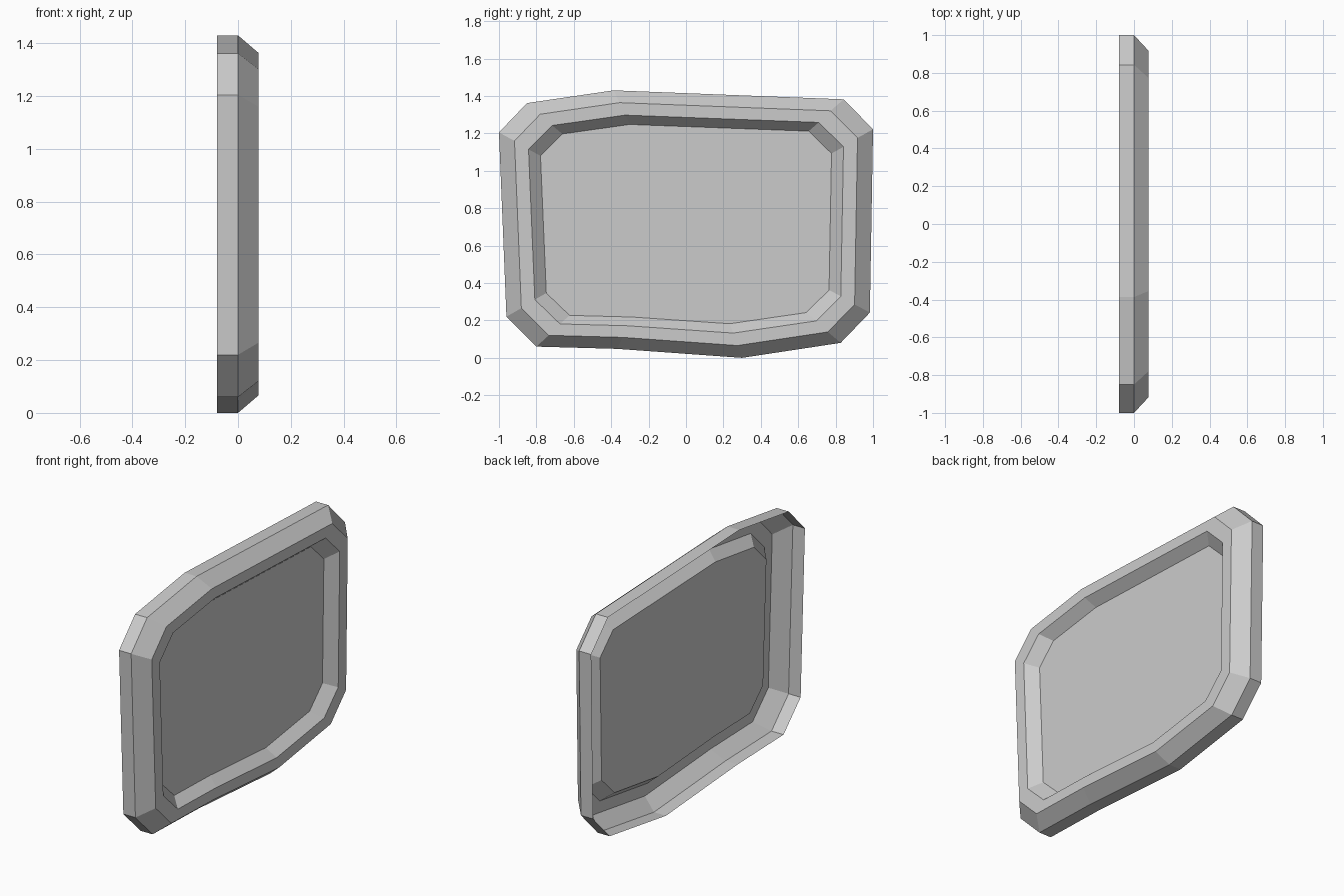
import bpy

if "Cube" in bpy.data.objects:
    bpy.data.objects.remove(bpy.data.objects["Cube"])

MID_Z = 0.715
# Outer outline in (y, z), counter-clockwise seen from +x
outline = [(-0.96, 0.22), (-0.80, 0.06), (-0.37, 0.048), (0.30, 0.0),
           (0.827, 0.08), (0.983, 0.242), (1.0, 1.222), (0.843, 1.382),
           (-0.387, 1.43), (-0.85, 1.362), (-1.0, 1.205)]


def ring(x, sy, sz):
    """Outline scaled about its centre and placed at depth x."""
    return [(x, y * sy, MID_Z + (z - MID_Z) * sz) for y, z in outline]


def build(name, rings, cap=False):
    """Join successive rings with flat quads, optionally filling the last."""
    n = len(outline)
    verts = [v for r in rings for v in r]
    faces = [(k * n + i, k * n + (i + 1) % n,
              (k + 1) * n + (i + 1) % n, (k + 1) * n + i)
             for k in range(len(rings) - 1) for i in range(n)]
    if cap:
        faces.append(tuple(range((len(rings) - 1) * n, len(rings) * n)))
    mesh = bpy.data.meshes.new(name)
    mesh.from_pydata(verts, [], faces)
    obj = bpy.data.objects.new(name, mesh)
    bpy.context.collection.objects.link(obj)
    return obj


back = ring(-0.079, 1, 1)
side = ring(0.0, 1, 1)
bevel = ring(0.077, 0.917, 0.908)
lip = ring(0.077, 0.842, 0.815)
floor = ring(0.018, 0.778, 0.745)

# Open-backed frame: side wall, bevel and flat front border
build("frame", [back, side, bevel, lip])
# Recessed panel with its sloped surround
build("recessed_panel", [lip, floor], cap=True)
